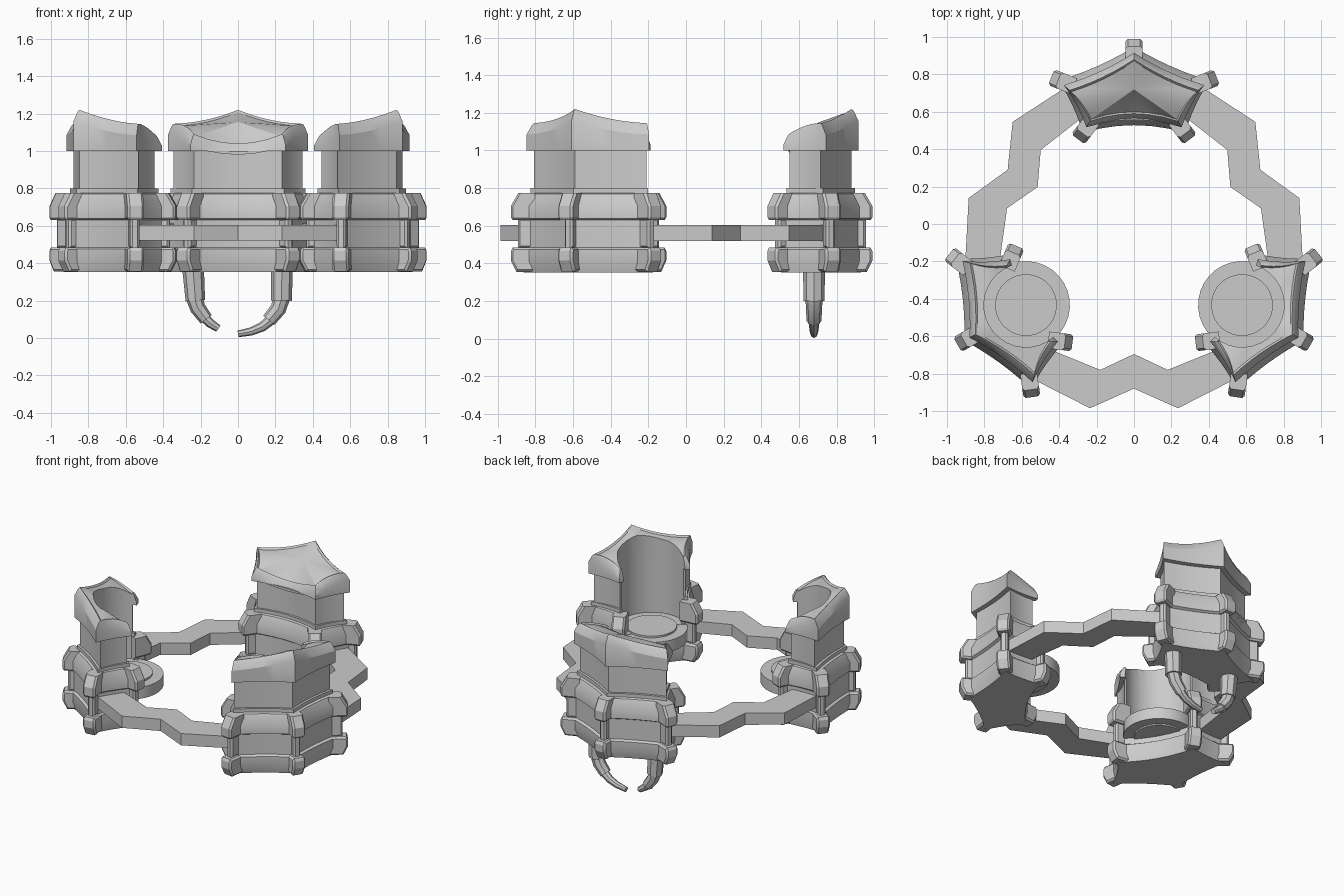
import bpy, bmesh, math
from mathutils import Matrix, Vector

if "Cube" in bpy.data.objects:
    bpy.data.objects.remove(bpy.data.objects["Cube"])

grey = bpy.data.materials.new("plain grey")
grey.use_nodes = True
GREY = (0.6, 0.6, 0.6, 1)
grey.diffuse_color = GREY
grey.node_tree.nodes["Principled BSDF"].inputs["Base Color"].default_value = GREY

HUB = Vector((0, -0.1, 0))
# plan corners (apex, side, inner): narrow for the body, wide for the base
BODY = [(0, .88), (.345, .715), (.235, .55), (-.235, .55), (-.345, .715)]
BASE = [(0, .95), (.405, .77), (.275, .485), (-.275, .485), (-.405, .77)]
BOW = [.014, .01, .04, .01, .014]      # how far each wall curves inwards
STEPS = 6


def turn(degrees):
    """Rotation about the hub of the ring."""
    return (Matrix.Translation(HUB) @ Matrix.Rotation(math.radians(degrees), 4, 'Z')
            @ Matrix.Translation(-HUB))


def finish(name, bm, matrix=Matrix(), angle=30, hollow=None):
    bmesh.ops.recalc_face_normals(bm, faces=bm.faces)
    mesh = bpy.data.meshes.new(name)
    bm.transform(matrix)
    bm.to_mesh(mesh)
    bm.free()
    mesh.materials.append(grey)
    ob = bpy.data.objects.new(name, mesh)
    bpy.context.collection.objects.link(ob)
    bpy.ops.object.select_all(action='DESELECT')
    ob.select_set(True)
    bpy.context.view_layer.objects.active = ob
    if hollow:
        mod = ob.modifiers.new("hollow", 'BOOLEAN')
        mod.operation, mod.object, mod.solver = 'DIFFERENCE', hollow, 'EXACT'
        bpy.ops.object.modifier_apply(modifier=mod.name)
    bpy.ops.object.shade_smooth_by_angle(angle=math.radians(angle))
    return ob


def plan(t):
    """Five-sided outline with bowed walls; t runs from body to base size."""
    corners = [Vector(a).lerp(Vector(b), t) for a, b in zip(BODY, BASE)]
    points = []
    for i, a in enumerate(corners):
        b = corners[(i + 1) % 5]
        d = (b - a).normalized()
        inward = Vector((d.y, -d.x))
        for s in range(STEPS):
            u = s / STEPS
            points.append(a.lerp(b, u) + inward * BOW[i] * 4 * u * (1 - u))
    return points


def loft(levels, peak=None):
    """Stack outlines; each level is (height or list of heights, t)."""
    bm = bmesh.new()
    rings = []
    for z, t in levels:
        pts = plan(t)
        zs = z if isinstance(z, list) else [z] * len(pts)
        rings.append([bm.verts.new((p.x, p.y, h)) for p, h in zip(pts, zs)])
    n = len(rings[0])
    for lo, hi in zip(rings, rings[1:]):
        for i in range(n):
            j = (i + 1) % n
            bm.faces.new((lo[i], lo[j], hi[j], hi[i]))
    bm.faces.new(rings[0])
    if peak:
        top = bm.verts.new(peak)
        for i in range(n):
            bm.faces.new((rings[-1][i], rings[-1][(i + 1) % n], top))
    else:
        bm.faces.new(rings[-1])
    return bm


def roof_heights(drop):
    """Rim height: high at the apex, dipping along the front edge."""
    corner = [1.22, 1.145, 1.09, 1.09, 1.145]
    dip = [.015, -.015, .05, -.015, .015]
    out = []
    for i in range(5):
        for s in range(STEPS):
            u = s / STEPS
            out.append(corner[i] * (1 - u) + corner[(i + 1) % 5] * u
                       - dip[i] * 4 * u * (1 - u) - drop)
    return out


def prism(points, low, high):
    """Extrude an x, y outline between two heights."""
    bm = bmesh.new()
    lo = [bm.verts.new((x, y, low)) for x, y in points]
    hi = [bm.verts.new((x, y, high)) for x, y in points]
    n = len(points)
    for i in range(n):
        j = (i + 1) % n
        bm.faces.new((lo[i], lo[j], hi[j], hi[i]))
    bm.faces.new(lo)
    bm.faces.new(hi)
    return bm


def disc(radius, low, high, y=.567):
    ring = [math.tau * i / 32 for i in range(32)]
    return prism([(radius * math.cos(a), y + radius * math.sin(a)) for a in ring], low, high)


# Corner pillar profiles: (outward distance, height)
UPPER = [(-.09, .63), (.03, .63), (.04, .645), (.04, .705), (.0, .775), (-.09, .775)]
LOWER = [(-.09, .355), (.01, .355), (.04, .415), (.04, .465), (.03, .485), (-.09, .485)]
RIB = [(-.09, .48), (.005, .48), (.005, .64), (-.09, .64)]
OUTWARD = [(0, 1), (.93, .37), (.6, -.8), (-.6, -.8), (-.93, .37)]


def pillar(name, profile, corner, width, matrix):
    bm = prism(profile, -width / 2, width / 2)
    long_edges = [e for e in bm.edges if abs(e.verts[0].co.z - e.verts[1].co.z) < .001
                  and max(v.co.x for v in e.verts) > 0]
    bmesh.ops.bevel(bm, geom=long_edges, offset=.012, segments=1, affect='EDGES')
    x, y = OUTWARD[corner]
    place = Matrix(((x, 0, -y, BASE[corner][0]), (y, 0, x, BASE[corner][1]),
                    (0, 1, 0, 0), (0, 0, 0, 1)))
    finish(name, bm, matrix @ place, 20)


def pod(label, degrees, open_front):
    m = turn(degrees)
    cutter = None
    if open_front:
        cutter = finish(label + "_cutter", disc(.225, .615, 2), m)
        cutter.hide_render = True
    base = [(.352, .7), (.41, .95), (.475, .95), (.485, .7), (.63, .7), (.64, .95),
            (.705, .95), (.77, .5), (.775, .25), (.8, .25)]
    finish(label + "_base", loft(base), m, hollow=cutter)
    finish(label + "_body", loft([(.79, 0), (1.01, 0)]), m, hollow=cutter)
    cap = [(1.0, .5), (roof_heights(.06), .5), (roof_heights(.01), .15), (roof_heights(0), 0),
           (roof_heights(.012), -.15)]
    finish(label + "_cap", loft(cap, (0, .72, 1.155)), m, 25, cutter)
    for c in range(5):
        pillar(label + "_upper_pillar", UPPER, c, .09, m)
        pillar(label + "_lower_pillar", LOWER, c, .09, m)
        pillar(label + "_rib", RIB, c, .05, m)
    if open_front:
        bpy.data.objects.remove(cutter)
        finish(label + "_platform", disc(.235, .53, .612), m)
        finish(label + "_platform_inset", disc(.165, .52, .625), m)


pod("back_pod", 0, False)
pod("left_pod", -120, True)
pod("right_pod", 120, True)

# Zigzag walkway between the pods, with its ends buried in their bases
half_outer = [(.56, -.82), (.235, -.985)]
half_inner = [(.18, -.78), (.5, -.65)]
outline = (half_outer + [(0, -.88)] + [(-x, y) for x, y in reversed(half_outer)]
           + [(-x, y) for x, y in reversed(half_inner)] + [(0, -.695)] + half_inner)
for angle in (0, 120, 240):
    finish("walkway", prism(outline, .52, .605), turn(angle), 10)


# Hooked arms under the back pod
def arm_section(name, path, radii):
    bm = bmesh.new()
    rings = []
    pts = [Vector((x, .68, z)) for x, z in path]
    for i, p in enumerate(pts):
        d = (pts[min(i + 1, len(pts) - 1)] - pts[max(i - 1, 0)]).normalized()
        across = Vector((d.z, 0, -d.x))
        rings.append([bm.verts.new(p + radii[i] * (across * math.cos(a) + Vector((0, math.sin(a), 0))))
                      for a in [math.tau * k / 8 for k in range(8)]])
    for lo, hi in zip(rings, rings[1:]):
        for k in range(8):
            bm.faces.new((lo[k], lo[(k + 1) % 8], hi[(k + 1) % 8], hi[k]))
    bm.faces.new(rings[0])
    bm.faces.new(rings[-1])
    finish(name, bm)


arm_section("left_arm_upper", [(.235, .37), (.232, .2)], [.058, .056])
arm_section("left_arm_middle", [(.235, .22), (.215, .155), (.165, .095)], [.045, .043, .039])
arm_section("left_arm_tip", [(.185, .105), (.13, .06), (.07, .035), (0, .022)], [.03, .026, .022, .018])
arm_section("right_arm_upper", [(-.24, .37), (-.228, .2)], [.058, .052])
arm_section("right_arm_middle", [(-.235, .22), (-.215, .16), (-.17, .1)], [.045, .042, .037])
arm_section("right_arm_tip", [(-.19, .12), (-.15, .08), (-.105, .05)], [.028, .025, .02])
